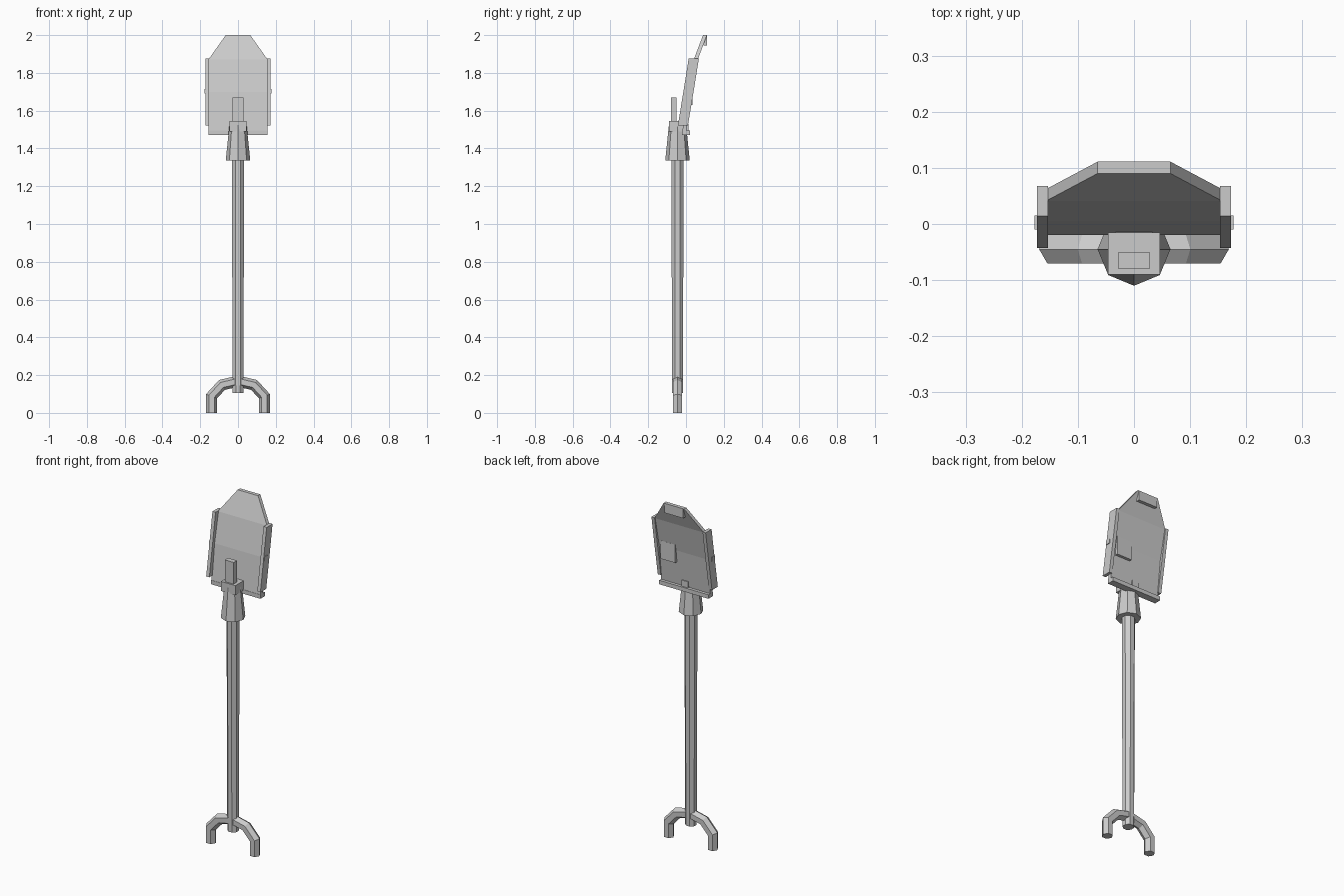
import bpy, bmesh, math
from mathutils import Vector

cube = bpy.data.objects.get("Cube")
if cube:
    bpy.data.objects.remove(cube)

grey = bpy.data.materials.new("plain_grey")
grey.use_nodes = True
grey.diffuse_color = (0.6, 0.6, 0.6, 1)
grey.node_tree.nodes["Principled BSDF"].inputs["Base Color"].default_value = (0.6, 0.6, 0.6, 1)

AXIS_Y = -0.045   # depth of the shaft axis


def finish(name, bm):
    bmesh.ops.recalc_face_normals(bm, faces=bm.faces)
    mesh = bpy.data.meshes.new(name)
    bm.to_mesh(mesh)
    bm.free()
    mesh.materials.append(grey)
    obj = bpy.data.objects.new(name, mesh)
    bpy.context.collection.objects.link(obj)
    return obj


def loft(name, rings):
    """Skin a list of equal-length closed rings and cap both ends."""
    bm = bmesh.new()
    loops = [[bm.verts.new(p) for p in ring] for ring in rings]
    for a, b in zip(loops, loops[1:]):
        for i in range(len(a)):
            j = (i + 1) % len(a)
            bm.faces.new((a[i], a[j], b[j], b[i]))
    bm.faces.new(loops[0])
    bm.faces.new(loops[-1])
    return finish(name, bm)


def rect(x0, x1, y0, y1, z):
    return [(x0, y0, z), (x1, y0, z), (x1, y1, z), (x0, y1, z)]


def box(name, x0, x1, y0, y1, z0, z1):
    return loft(name, [rect(x0, x1, y0, y1, z0), rect(x0, x1, y0, y1, z1)])


def ngon(r, z, sides, turn):
    angles = [math.tau * i / sides + turn for i in range(sides)]
    return [(r * math.cos(a), AXIS_Y + r * math.sin(a), z) for a in angles]


# Shaft and flared collar
loft("shaft", [ngon(0.031, 0.105, 8, math.pi / 8), ngon(0.035, 1.36, 8, math.pi / 8)])
loft("collar", [ngon(0.065, 1.335, 8, 0), ngon(0.045, 1.53, 8, 0)])
box("collar_cap", -0.046, 0.046, -0.09, -0.015, 1.49, 1.545)
box("cap_post", -0.028, 0.028, -0.08, -0.05, 1.54, 1.67)
box("rear_bracket", -0.02, 0.02, -0.02, 0.012, 1.49, 1.53)

# Forked foot: a six-sided tube swept along each bent arm
path = [Vector(p) for p in ((0, 0.168), (0.085, 0.148), (0.14, 0.088), (0.14, 0))]
for side, label in ((1, "left"), (-1, "right")):
    rings = []
    for i, p in enumerate(path):
        before = (p - path[i - 1]).normalized() if i else Vector((1, 0))
        after = (path[i + 1] - p).normalized() if i < len(path) - 1 else before
        t = (before + after).normalized()
        widen = 1 / t.dot(after)
        out = Vector((-t.y, t.x)) * widen
        ring = []
        for k in range(6):
            a = math.tau * k / 6
            q = p + out * 0.029 * math.cos(a)
            ring.append((side * q.x, AXIS_Y + 0.029 * math.sin(a), q.y))
        rings.append(ring)
    loft(label + "_fork_arm", rings)

# Bent blade: half width, front depth and height of each row
rows = [(0.157, -0.02, 1.48), (0.157, 0.005, 1.70), (0.157, 0.041, 1.87), (0.065, 0.09, 2.0)]
loft("blade", [rect(-w, w, y, y + 0.021, z) for w, y, z in rows])
box("blade_lip", -0.157, 0.157, -0.02, 0.02, 1.472, 1.495)
box("rear_plate", 0.045, 0.14, 0.014, 0.034, 1.63, 1.735)
box("top_plate", -0.06, 0.06, 0.092, 0.111, 1.945, 2.0)

# Side rails with a small bump at the blade bend
for side, label in ((1, "left"), (-1, "right")):
    a, b = sorted((side * 0.153, side * 0.173))
    loft(label + "_rail", [rect(a, b, -0.043, 0.01, 1.522),
                           rect(a, b, -0.014, 0.04, 1.70),
                           rect(a, b, 0.014, 0.068, 1.875)])
    a, b = sorted((side * 0.16, side * 0.177))
    box(label + "_rail_bump", a, b, -0.01, 0.015, 1.69, 1.715)
